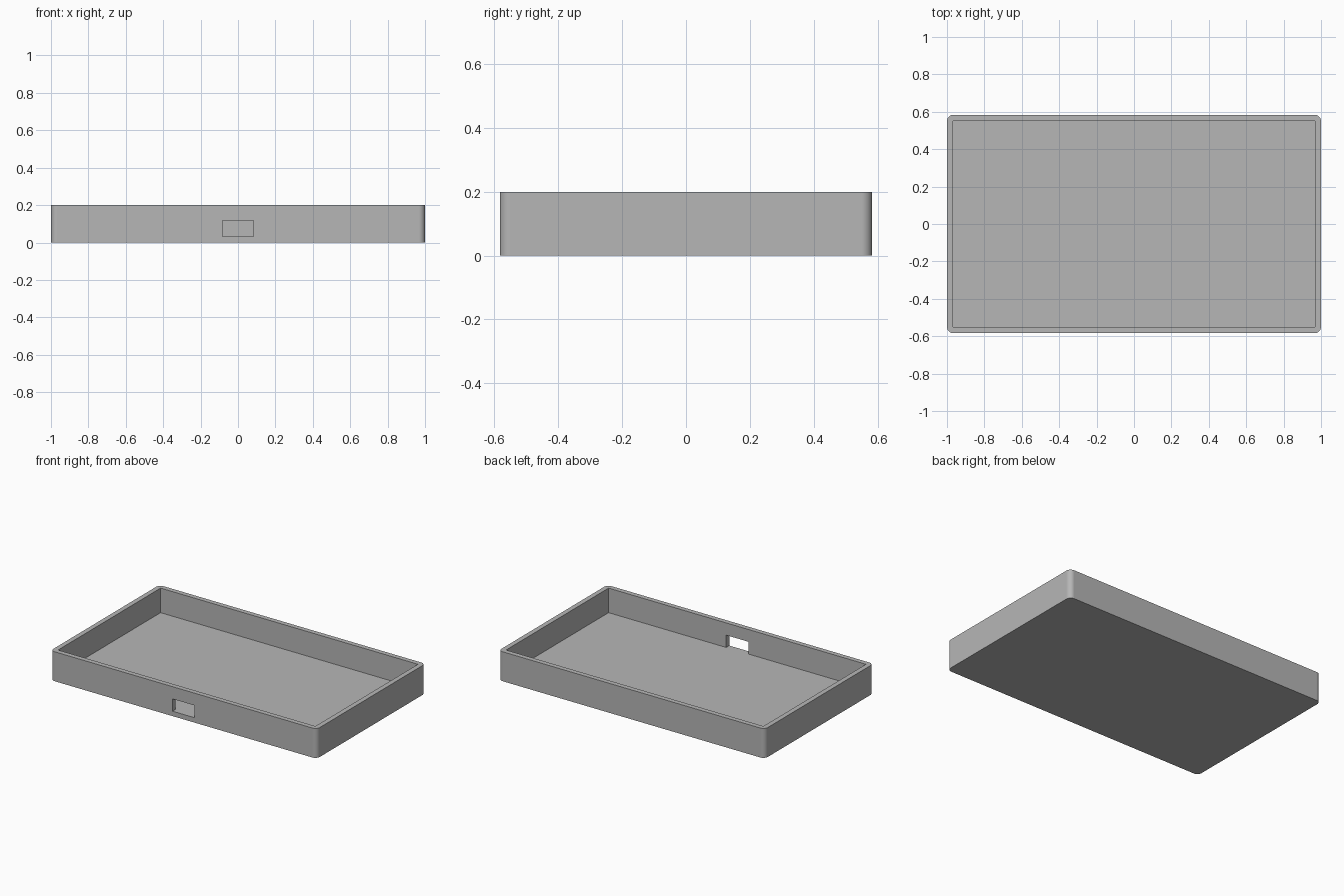
import bpy
import bmesh
from mathutils import Vector

default = bpy.data.objects.get("Cube")
if default:
    bpy.data.objects.remove(default, do_unlink=True)

HALF_X, HALF_Y, HEIGHT = 1.0, 0.5833, 0.2
WALL = 0.0333          # wall, floor and corner radius
PORT_HALF, PORT_TOP = 0.0833, 0.1167

grey = bpy.data.materials.new("plain grey")
grey.use_nodes = True
colour = (0.47, 0.47, 0.47, 1)
grey.diffuse_color = colour
grey.node_tree.nodes["Principled BSDF"].inputs["Base Color"].default_value = colour


def box(name, low, high, radius=0):
    """Box between two corners, with optional rounded vertical edges."""
    low, high = Vector(low), Vector(high)
    bm = bmesh.new()
    bmesh.ops.create_cube(bm, size=1)
    for v in bm.verts:
        v.co = Vector([high[i] if v.co[i] > 0 else low[i] for i in range(3)])
    if radius:
        upright = [e for e in bm.edges
                   if abs(e.verts[0].co.z - e.verts[1].co.z) > radius]
        bmesh.ops.bevel(bm, geom=upright, offset=radius, segments=10,
                        profile=0.5, affect='EDGES')
    mesh = bpy.data.meshes.new(name)
    bm.to_mesh(mesh)
    bm.free()
    mesh.materials.append(grey)
    obj = bpy.data.objects.new(name, mesh)
    bpy.context.collection.objects.link(obj)
    return obj


def cut(target, cutter):
    """Subtract the cutter and remove it."""
    cutter.hide_render = True
    mod = target.modifiers.new("cut", 'BOOLEAN')
    mod.operation = 'DIFFERENCE'
    mod.solver = 'EXACT'
    mod.object = cutter
    bpy.ops.object.modifier_apply(modifier=mod.name)
    bpy.data.objects.remove(cutter, do_unlink=True)


# Open tray with rounded outer corners
tray = box("tray", (-HALF_X, -HALF_Y, 0), (HALF_X, HALF_Y, HEIGHT), WALL)
bpy.ops.object.select_all(action='DESELECT')
tray.select_set(True)
bpy.context.view_layer.objects.active = tray

# Square-cornered cavity
inner_x, inner_y = HALF_X - WALL, HALF_Y - WALL
cut(tray, box("cavity_cutter", (-inner_x, -inner_y, WALL),
              (inner_x, inner_y, HEIGHT + WALL)))

# Cable port through the front wall, level with the floor
cut(tray, box("port_cutter", (-PORT_HALF, -HALF_Y - WALL, WALL),
              (PORT_HALF, -inner_y + WALL, PORT_TOP)))

# Smooth corners, flat walls
bpy.ops.object.shade_smooth_by_angle()
weighted = tray.modifiers.new("flat walls", 'WEIGHTED_NORMAL')
weighted.keep_sharp = True
